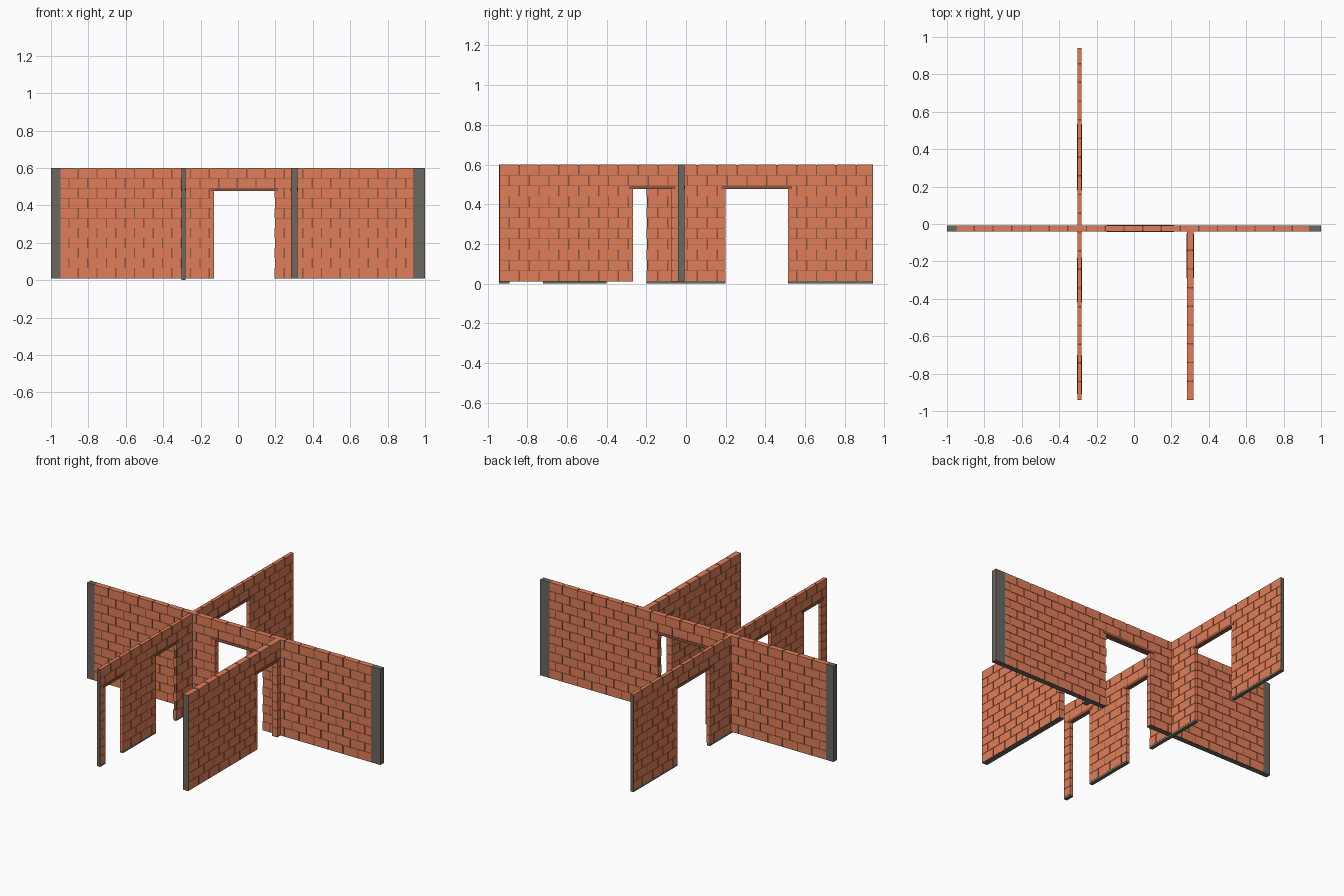
import bpy, bmesh

if "Cube" in bpy.data.objects:
    bpy.data.objects.remove(bpy.data.objects["Cube"])

TOP, ROWS, BASE = 0.60, 11, 0.013
COURSE = (TOP - BASE) / ROWS
BRICK, HEAD, BED, RECESS = 0.10, 0.007, 0.002, 0.003
LINTEL_LOW, LINTEL_HIGH = 0.476, 0.493


def material(name, color):
    m = bpy.data.materials.new(name)
    m.diffuse_color = (*color, 1)
    m.use_nodes = True
    m.node_tree.nodes["Principled BSDF"].inputs["Base Color"].default_value = m.diffuse_color
    return m


CLAY = material("clay", (0.75, 0.21, 0.10))
JOINT = material("joint", (0.28, 0.09, 0.05))
CEMENT = material("cement", (0.15, 0.14, 0.12))


def make_boxes(name, boxes, mat):
    bm = bmesh.new()
    for lo, hi in boxes:
        verts = bmesh.ops.create_cube(bm, size=1)["verts"]
        for v in verts:
            v.co = [(l + h) / 2 + c * (h - l) for l, h, c in zip(lo, hi, v.co)]
    mesh = bpy.data.meshes.new(name)
    bm.to_mesh(mesh)
    bm.free()
    mesh.materials.append(mat)
    obj = bpy.data.objects.new(name, mesh)
    bpy.context.collection.objects.link(obj)


def solid_spans(a, b, openings):
    spans, start = [], a
    for o0, o1 in sorted(openings):
        spans.append((start, o0))
        start = o1
    return spans + [(start, b)]


def wall(name, axis, ends, caps, across, foot, openings):
    """One straight wall: ends = run, caps = cement length at each end."""
    c0, c1 = across

    def box(a, b, z0, z1, inset=0.0):
        if axis == "x":
            return (a, c0 + inset, z0), (b, c1 - inset, z1)
        return (c0 + inset, a, z0), (c1 - inset, b, z1)

    b0, b1 = ends[0] + caps[0], ends[1] - caps[1]
    legs = solid_spans(b0, b1, openings)

    # Recessed joint core, with the band over the doorways
    core = [box(a + RECESS, b - RECESS, BASE, LINTEL_HIGH, RECESS) for a, b in legs]
    core.append(box(b0, b1, LINTEL_HIGH, TOP - RECESS, RECESS))
    make_boxes(name + "_joints", core, JOINT)

    # Running-bond bricks, cut at the doorways
    bricks = []
    for row in range(ROWS):
        z0 = BASE + row * COURSE
        z1 = z0 + COURSE - (BED if row < ROWS - 1 else 0)
        spans = legs if z1 < LINTEL_HIGH + 0.001 else [(b0, b1)]
        for s0, s1 in spans:
            p = b0 - (BRICK / 2 if row % 2 else 0)
            while p < s1:
                a, b = max(p, s0), min(p + BRICK - HEAD, s1)
                if p + BRICK > s1:
                    b = s1
                if b - a > 0.004:
                    bricks.append(box(a, b, z0, z1))
                p += BRICK
    make_boxes(name + "_bricks", bricks, CLAY)

    # Cement end caps and footing strips
    cement = [box(ends[0], b0, foot, TOP), box(b1, ends[1], foot, TOP)]
    cement += [box(a, b, foot, BASE + 0.001, 0.0005) for a, b in legs]
    make_boxes(name + "_cement", cement, CEMENT)

    # Lintels bearing a little past each doorway
    if openings:
        make_boxes(name + "_lintels",
                   [box(max(a - 0.02, b0), b + 0.02, LINTEL_LOW, LINTEL_HIGH, -0.002)
                    for a, b in openings], JOINT)


wall("main_wall", "x", (-1, 1), (0.05, 0.065), (-0.041, -0.008), 0.010,
     [(-0.128, 0.195)])
wall("long_cross_wall", "y", (-0.942, 0.942), (0.003, 0.003), (-0.302, -0.280), 0.0,
     [(-0.89, -0.72), (-0.40, -0.20), (0.198, 0.515)])
wall("short_cross_wall", "y", (-0.94, -0.035), (0.003, 0.003), (0.283, 0.319), 0.010,
     [(-0.268, -0.072)])
